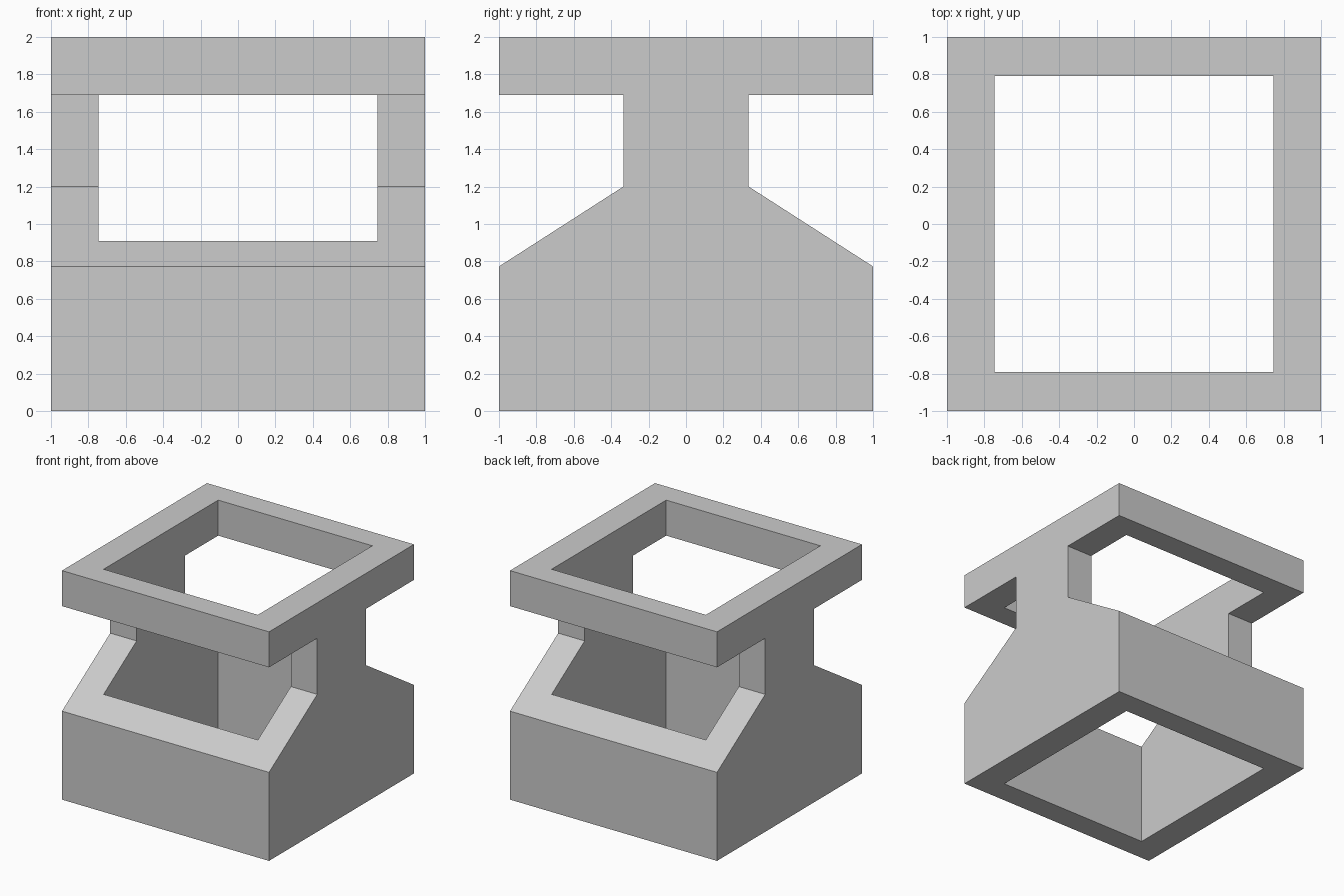
import bpy, bmesh

if "Cube" in bpy.data.objects:
    bpy.data.objects.remove(bpy.data.objects["Cube"])


def prism(name, profile, half_width):
    """Extrude a closed (y, z) profile along x, centred on x = 0."""
    bm = bmesh.new()
    face = bm.faces.new([bm.verts.new((-half_width, y, z)) for y, z in profile])
    grown = bmesh.ops.extrude_face_region(bm, geom=[face])["geom"]
    verts = [v for v in grown if isinstance(v, bmesh.types.BMVert)]
    bmesh.ops.translate(bm, verts=verts, vec=(2 * half_width, 0, 0))
    bmesh.ops.recalc_face_normals(bm, faces=bm.faces)
    mesh = bpy.data.meshes.new(name)
    bm.to_mesh(mesh)
    bm.free()
    obj = bpy.data.objects.new(name, mesh)
    bpy.context.collection.objects.link(obj)
    return obj


# Side silhouette: block base, sloped shoulders, narrow waist, wide top rim
half = [(1, 0), (1, 0.773), (0.335, 1.2), (0.335, 1.69), (1, 1.69), (1, 2)]
profile = half + [(-y, z) for y, z in reversed(half)]
frame = prism("hollow_frame", profile, 1)

# Rectangular shaft running straight through from top to bottom
shaft = prism("shaft_cutter", [(-0.79, -0.5), (0.79, -0.5), (0.79, 2.5), (-0.79, 2.5)], 0.745)
shaft.hide_render = True

cut = frame.modifiers.new("shaft", "BOOLEAN")
cut.operation = "DIFFERENCE"
cut.solver = "EXACT"
cut.object = shaft

# Apply the cut and discard the helper
bpy.context.view_layer.objects.active = frame
frame.select_set(True)
bpy.ops.object.modifier_apply(modifier=cut.name)
bpy.data.objects.remove(shaft)
